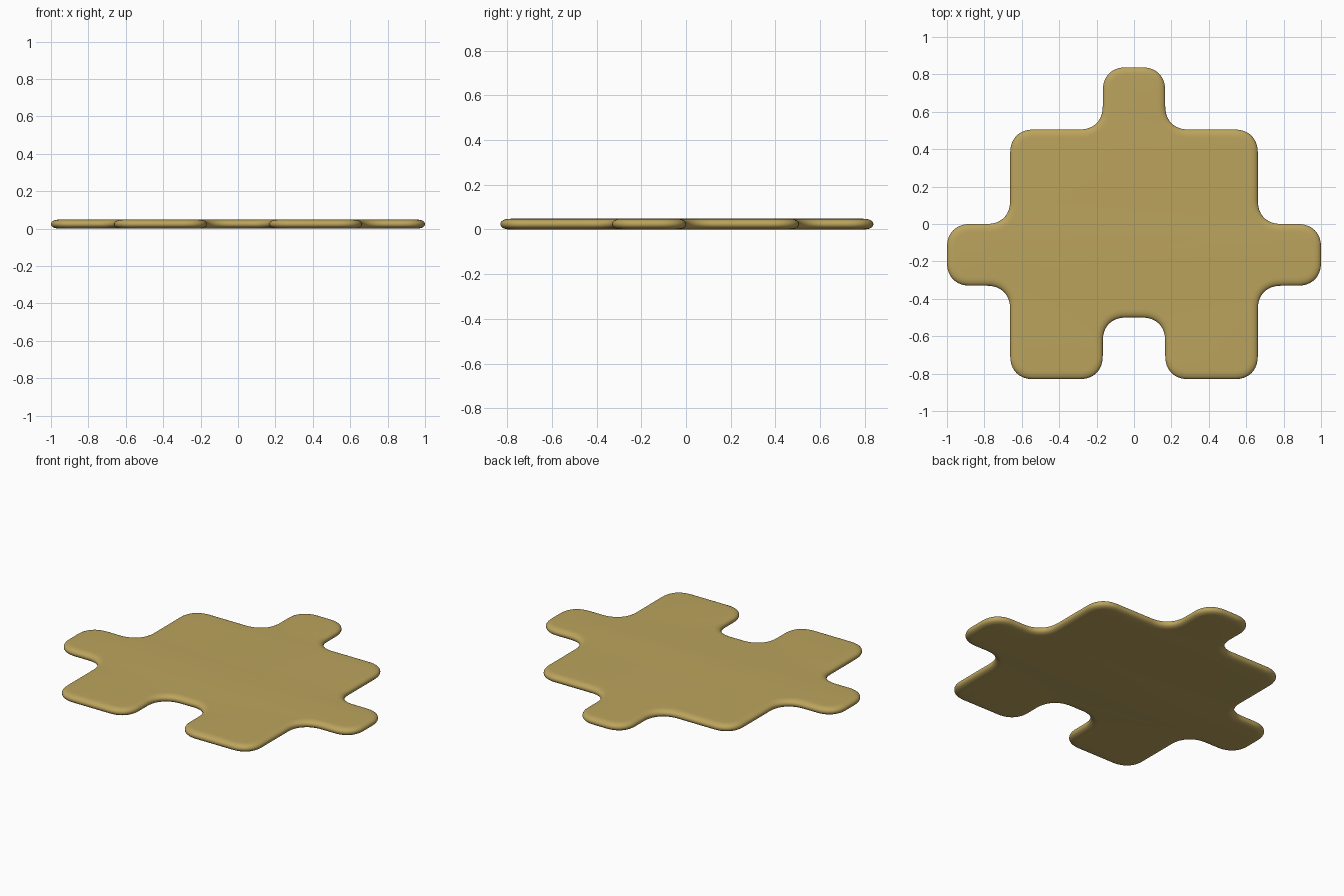
import bpy, bmesh, math
from mathutils import Vector

if "Cube" in bpy.data.objects:
    bpy.data.objects.remove(bpy.data.objects["Cube"])

THICK = 0.048   # total height
EDGE = 0.045    # width of the rounded rim
REACH = 0.125   # how far each corner curve reaches along its sides
TIGHT = 0.62    # bezier handle strength of the corners
STEPS = 12

# Right half of the square-cornered outline, mirrored for the left half
half = [(0.167, -0.5), (0.167, -0.83), (0.662, -0.83), (0.662, -0.33), (1.0, -0.33),
        (1.0, 0.0), (0.662, 0.0), (0.662, 0.505), (0.167, 0.505), (0.167, 0.838)]
corners = [Vector(p) for p in half] + [Vector((-x, y)) for x, y in reversed(half)]


def rounded(points):
    """Replace each corner by a bezier; return points with outward normals."""
    out = []
    n = len(points)
    for i, p in enumerate(points):
        d0 = (points[i - 1] - p).normalized()
        d1 = (points[(i + 1) % n] - p).normalized()
        a, b = p + d0 * REACH, p + d1 * REACH
        h0, h1 = a - d0 * REACH * TIGHT, b - d1 * REACH * TIGHT
        for k in range(STEPS + 1):
            t = k / STEPS
            s = 1 - t
            pos = a * s**3 + h0 * 3 * s * s * t + h1 * 3 * s * t * t + b * t**3
            tan = (h0 - a) * s * s + (h1 - h0) * 2 * s * t + (b - h1) * t * t
            tan.normalize()
            out.append((pos, Vector((tan.y, -tan.x))))
    return out


# Puzzle piece: stacked outline rings with a rounded rim profile
outline = rounded(corners)
bm = bmesh.new()
rings = []
LEVELS = 14
for j in range(LEVELS + 1):
    ang = -math.pi / 2 + math.pi * j / LEVELS
    c, s = max(math.cos(ang), 0.0), math.sin(ang)
    inset = EDGE * (1 - c**0.9)
    z = THICK / 2 * (1 + math.copysign(abs(s)**0.9, s))
    rings.append([bm.verts.new((*(p - nrm * inset), z)) for p, nrm in outline])

n = len(outline)
for lo, hi in zip(rings, rings[1:]):
    for i in range(n):
        k = (i + 1) % n
        bm.faces.new((lo[i], lo[k], hi[k], hi[i]))
bm.faces.new(rings[-1])
bm.faces.new(list(reversed(rings[0])))
bmesh.ops.recalc_face_normals(bm, faces=bm.faces)

mesh = bpy.data.meshes.new("puzzle_piece")
bm.to_mesh(mesh)
bm.free()
piece = bpy.data.objects.new("puzzle_piece", mesh)
bpy.context.collection.objects.link(piece)

# Ochre colour and smooth shading
mat = bpy.data.materials.new("ochre")
mat.diffuse_color = (0.50, 0.37, 0.11, 1)
mat.use_nodes = True
mat.node_tree.nodes["Principled BSDF"].inputs["Base Color"].default_value = mat.diffuse_color
mesh.materials.append(mat)
bpy.context.view_layer.objects.active = piece
piece.select_set(True)
bpy.ops.object.shade_smooth_by_angle(angle=math.radians(40))
